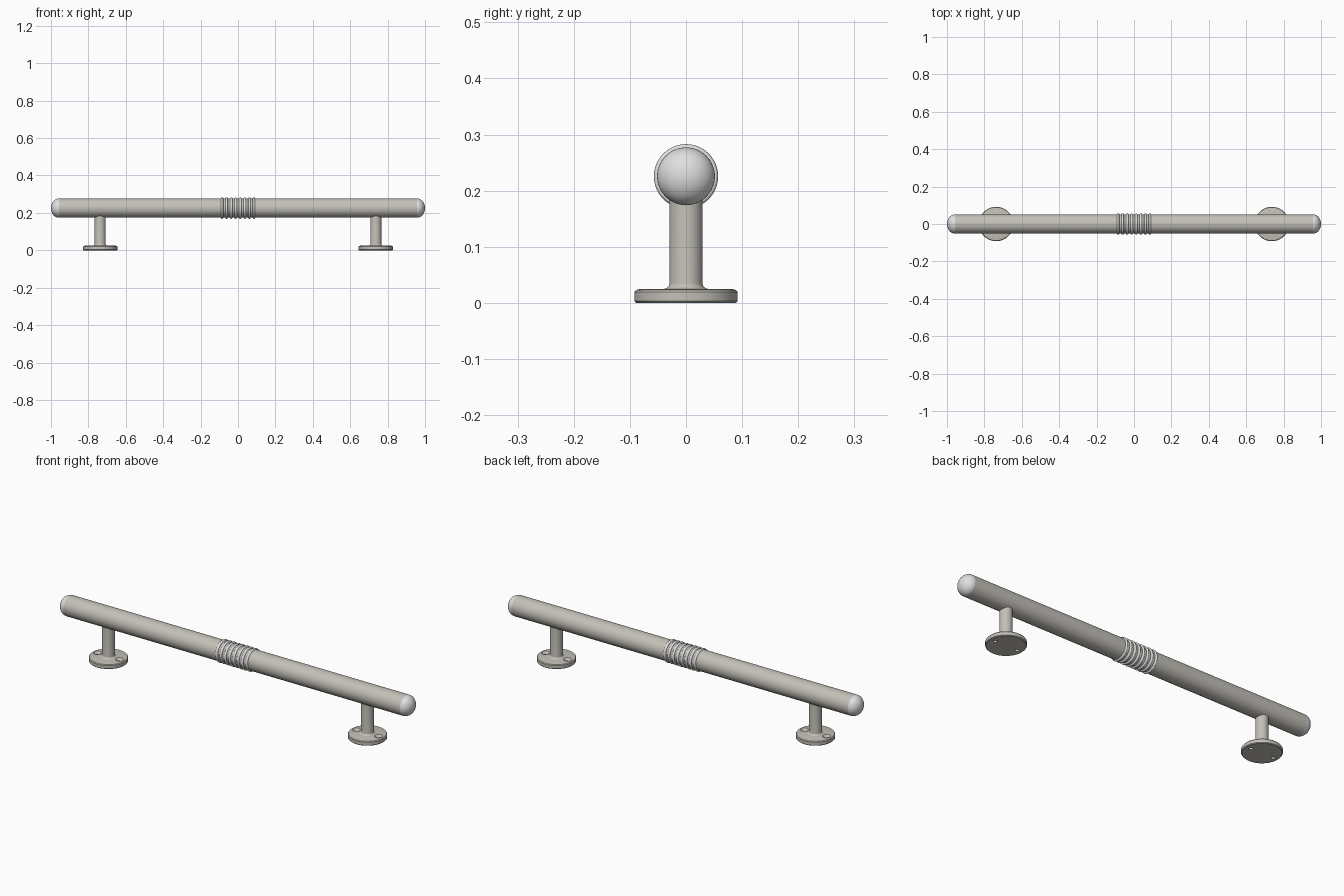
import bpy, bmesh, math
from mathutils import Matrix, Vector

if "Cube" in bpy.data.objects:
    bpy.data.objects.remove(bpy.data.objects["Cube"], do_unlink=True)

BAR_R, BAR_Z, CAP_X = 0.0515, 0.2255, 0.957
POST_X, POST_R, HOLE_X = 0.737, 0.0295, 0.063
SIDES = 64


def material(name, color):
    m = bpy.data.materials.new(name)
    m.use_nodes = True
    m.diffuse_color = color
    bsdf = next(n for n in m.node_tree.nodes if n.type == 'BSDF_PRINCIPLED')
    bsdf.inputs["Base Color"].default_value = color
    return m


satin = material("satin warm grey", (0.55, 0.53, 0.48, 1))
polished = material("polished light grey", (0.74, 0.74, 0.75, 1))


def lathe(name, profile, mat, matrix=Matrix(), sides=SIDES, closed=False):
    """Spin (radius, height) points about z, then place the result."""
    bm = bmesh.new()
    vs = [bm.verts.new((r, 0, h)) for r, h in profile]
    for a, b in zip(vs, vs[1:] + vs[:1] if closed else vs[1:]):
        bm.edges.new((a, b))
    bmesh.ops.spin(bm, geom=bm.verts[:] + bm.edges[:], cent=(0, 0, 0), axis=(0, 0, 1),
                   angle=math.tau, steps=sides, use_duplicate=False)
    bmesh.ops.remove_doubles(bm, verts=bm.verts, dist=1e-5)
    bmesh.ops.recalc_face_normals(bm, faces=bm.faces)
    mesh = bpy.data.meshes.new(name)
    bm.to_mesh(mesh)
    bm.free()
    mesh.transform(matrix)
    mesh.materials.append(mat)
    ob = bpy.data.objects.new(name, mesh)
    bpy.context.collection.objects.link(ob)
    return ob


def select(ob):
    bpy.ops.object.select_all(action='DESELECT')
    ob.select_set(True)
    bpy.context.view_layer.objects.active = ob


def smooth(ob):
    select(ob)
    bpy.ops.object.shade_smooth_by_angle(angle=math.radians(35))


def along_x(x, direction=1):
    return Matrix.Translation((x, 0, BAR_Z)) @ Matrix.Rotation(direction * math.pi / 2, 4, 'Y')


# Main bar
smooth(lathe("bar", [(0, -CAP_X), (BAR_R, -CAP_X), (BAR_R, CAP_X), (0, CAP_X)],
             satin, along_x(0)))

# Domed end caps
dome = [(BAR_R * math.cos(i * math.pi / 24), (1 - CAP_X) * math.sin(i * math.pi / 24))
        for i in range(12)] + [(0, 1 - CAP_X)]
for side, label in ((1, "left"), (-1, "right")):
    smooth(lathe(label + "_end_cap", dome, polished, along_x(side * CAP_X, side)))

# Grip rings around the middle
ring = [(BAR_R + 0.0058 * math.cos(i * math.tau / 16), 0.0065 * math.sin(i * math.tau / 16))
        for i in range(16)]
for i in range(8):
    smooth(lathe(f"grip_ring_{i + 1}", ring, polished, along_x((i - 3.5) * 0.0243), closed=True))

# Mounting posts: rounded flange, fillet and stem
fillet = [(POST_R + 0.01 * (1 - math.sin(a)), 0.035 - 0.01 * math.cos(a))
          for a in (i * math.pi / 12 for i in range(7))]
post = [(0, 0), (0.089, 0), (0.092, 0.003), (0.092, 0.019), (0.089, 0.023),
        (0.08, 0.025)] + fillet + [(POST_R, BAR_Z), (0, BAR_Z)]
# Countersunk screw hole
screw = [(0, -0.01), (0.009, -0.01), (0.009, 0.014), (0.0195, 0.0255), (0.0195, 0.04), (0, 0.04)]

for side, label in ((1, "left"), (-1, "right")):
    ob = lathe(label + "_mounting_post", post, satin, Matrix.Translation((side * POST_X, 0, 0)))
    for offset in (-HOLE_X, HOLE_X):
        cutter = lathe("screw_cutter", screw, satin,
                       Matrix.Translation((side * POST_X + offset, 0, 0)), sides=32)
        cutter.hide_render = True
        mod = ob.modifiers.new("screw_hole", 'BOOLEAN')
        mod.operation, mod.solver, mod.object = 'DIFFERENCE', 'EXACT', cutter
        select(ob)
        bpy.ops.object.modifier_apply(modifier=mod.name)
        bpy.data.objects.remove(cutter, do_unlink=True)
    smooth(ob)
